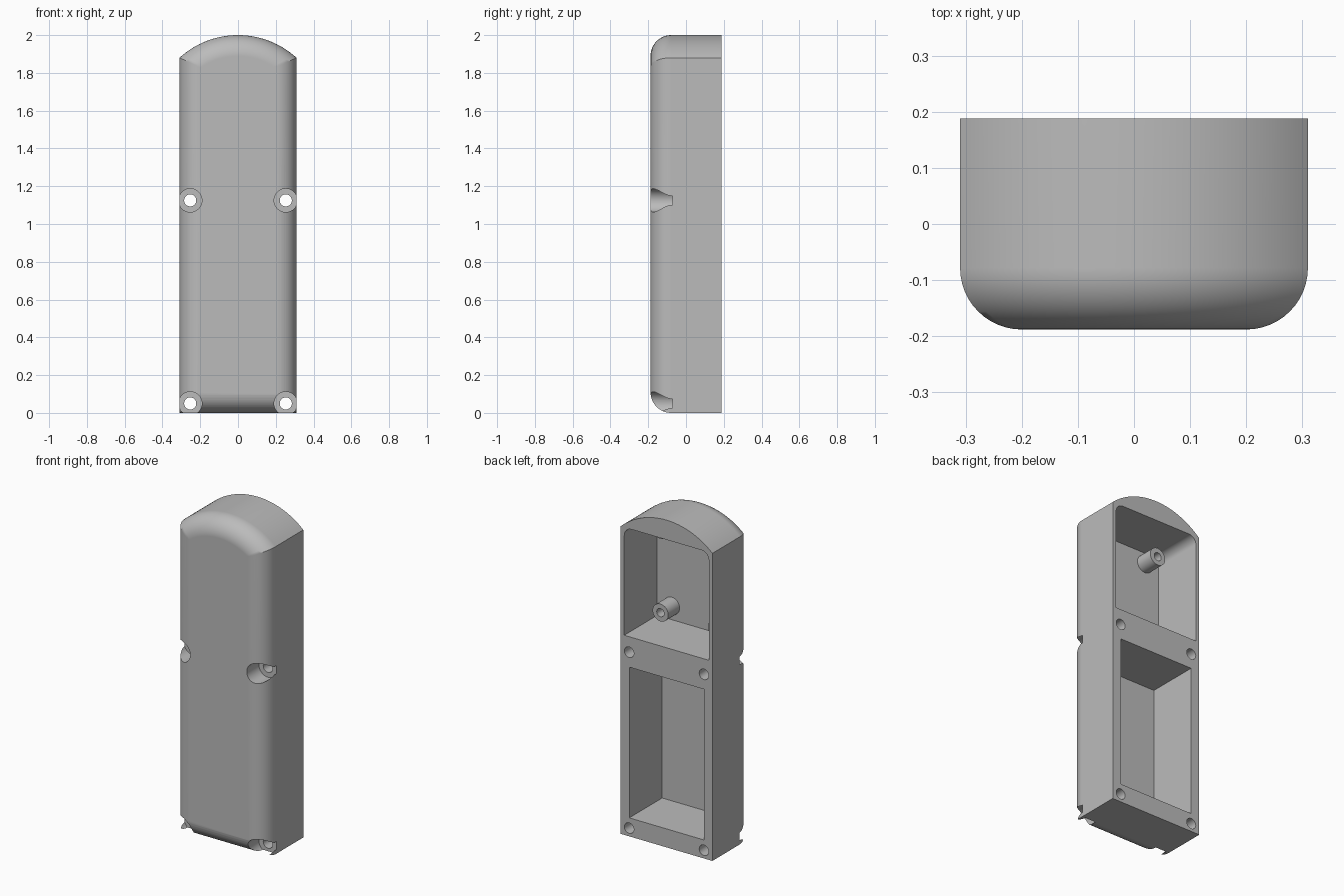
import bpy, bmesh, math
from mathutils import Vector

cube = bpy.data.objects.get("Cube")
if cube:
    bpy.data.objects.remove(cube, do_unlink=True)

# Overall dimensions
HALF_W, HALF_D = 0.31, 0.188
ARC_R, ARC_Z = 0.46, 1.54
FILLET = 0.11
FLOOR_Y = -0.13

grey = bpy.data.materials.new("plain grey")
grey.use_nodes = True
grey.diffuse_color = (0.5, 0.5, 0.5, 1)
grey.node_tree.nodes["Principled BSDF"].inputs["Base Color"].default_value = (0.5, 0.5, 0.5, 1)


def finish(name, bm):
    bmesh.ops.remove_doubles(bm, verts=bm.verts, dist=1e-5)
    bmesh.ops.recalc_face_normals(bm, faces=bm.faces)
    mesh = bpy.data.meshes.new(name)
    bm.to_mesh(mesh)
    bm.free()
    mesh.materials.append(grey)
    obj = bpy.data.objects.new(name, mesh)
    bpy.context.collection.objects.link(obj)
    return obj


def loft(name, rings):
    """Skin a list of (outline, y) rings and cap both ends."""
    bm = bmesh.new()
    loops = [[bm.verts.new((x, y, z)) for x, z in pts] for pts, y in rings]
    n = len(loops[0])
    for a, b in zip(loops, loops[1:]):
        for i in range(n):
            j = (i + 1) % n
            bm.faces.new((a[i], a[j], b[j], b[i]))
    bm.faces.new(loops[0])
    bm.faces.new(loops[-1])
    return finish(name, bm)


def lathe(name, profile, x, z, steps=40):
    """Spin a (radius, y) profile about an axis along y."""
    bm = bmesh.new()
    verts = [bm.verts.new((x + r, y, z)) for r, y in profile]
    edges = [bm.edges.new(pair) for pair in zip(verts, verts[1:])]
    bmesh.ops.spin(bm, geom=verts + edges, cent=Vector((x, 0, z)),
                   axis=Vector((0, 1, 0)), angle=2 * math.pi, steps=steps)
    return finish(name, bm)


def smooth(obj):
    bpy.ops.object.select_all(action='DESELECT')
    obj.select_set(True)
    bpy.context.view_layer.objects.active = obj
    bpy.ops.object.shade_smooth_by_angle(angle=math.radians(30))


def cut(obj, cutter):
    mod = obj.modifiers.new("cut", 'BOOLEAN')
    mod.operation = 'DIFFERENCE'
    mod.solver = 'EXACT'
    mod.object = cutter
    bpy.context.view_layer.objects.active = obj
    bpy.ops.object.modifier_apply(modifier=mod.name)
    bpy.data.objects.remove(cutter, do_unlink=True)


def outline(d, segs=32):
    """Arched body outline, inset by d."""
    w, r = HALF_W - d, ARC_R - d
    a = math.asin(w / r)
    pts = [(-w, d), (w, d)]
    for i in range(segs + 1):
        t = a - 2 * a * i / segs
        pts.append((r * math.sin(t), ARC_Z + r * math.cos(t)))
    return pts


def pocket_outline(w, z0, z1, r=0.0):
    """Rectangle with optionally rounded top corners."""
    pts = [(-w, z0), (w, z0)]
    if not r:
        return pts + [(w, z1), (-w, z1)]
    for side, start in ((1, 0), (-1, 90)):
        for i in range(9):
            t = math.radians(start + 90 * i / 8)
            pts.append((side * (w - r) + r * math.cos(t), z1 - r + r * math.sin(t)))
    return pts


# Arched housing with rounded front edges
rings = [(outline(0), HALF_D)]
for i in range(13):
    t = math.pi / 2 * i / 12
    rings.append((outline(FILLET * (1 - math.cos(t))),
                  FILLET - HALF_D - FILLET * math.sin(t)))
housing = loft("housing", rings)

# Two open compartments in the back
for pts in (pocket_outline(0.252, 0.113, 1.034),
            pocket_outline(0.286, 1.22, 1.88, 0.05)):
    cut(housing, loft("pocket_cutter", [(pts, FLOOR_Y), (pts, 0.4)]))

# Counterbored screw holes running front to back
bore = [(0, -0.4), (0.062, -0.4), (0.062, -0.072), (0.032, -0.072), (0.032, 0.4), (0, 0.4)]
for x in (-0.253, 0.253):
    for z in (0.05, 1.125):
        cut(housing, lathe("screw_hole_cutter", bore, x, z))

smooth(housing)
weighted = housing.modifiers.new("flat face normals", 'WEIGHTED_NORMAL')
weighted.keep_sharp = True

# Hollow mounting posts inside the upper compartment
post = [(0.053, FLOOR_Y - 0.005), (0.053, -0.02), (0.025, -0.02),
        (0.025, FLOOR_Y + 0.002), (0, FLOOR_Y + 0.002)]
for side, x in (("right", -0.187), ("left", 0.187)):
    for level, z in (("lower", 1.305), ("upper", 1.81)):
        smooth(lathe(f"{level}_{side}_mounting_post", post, x, z))
